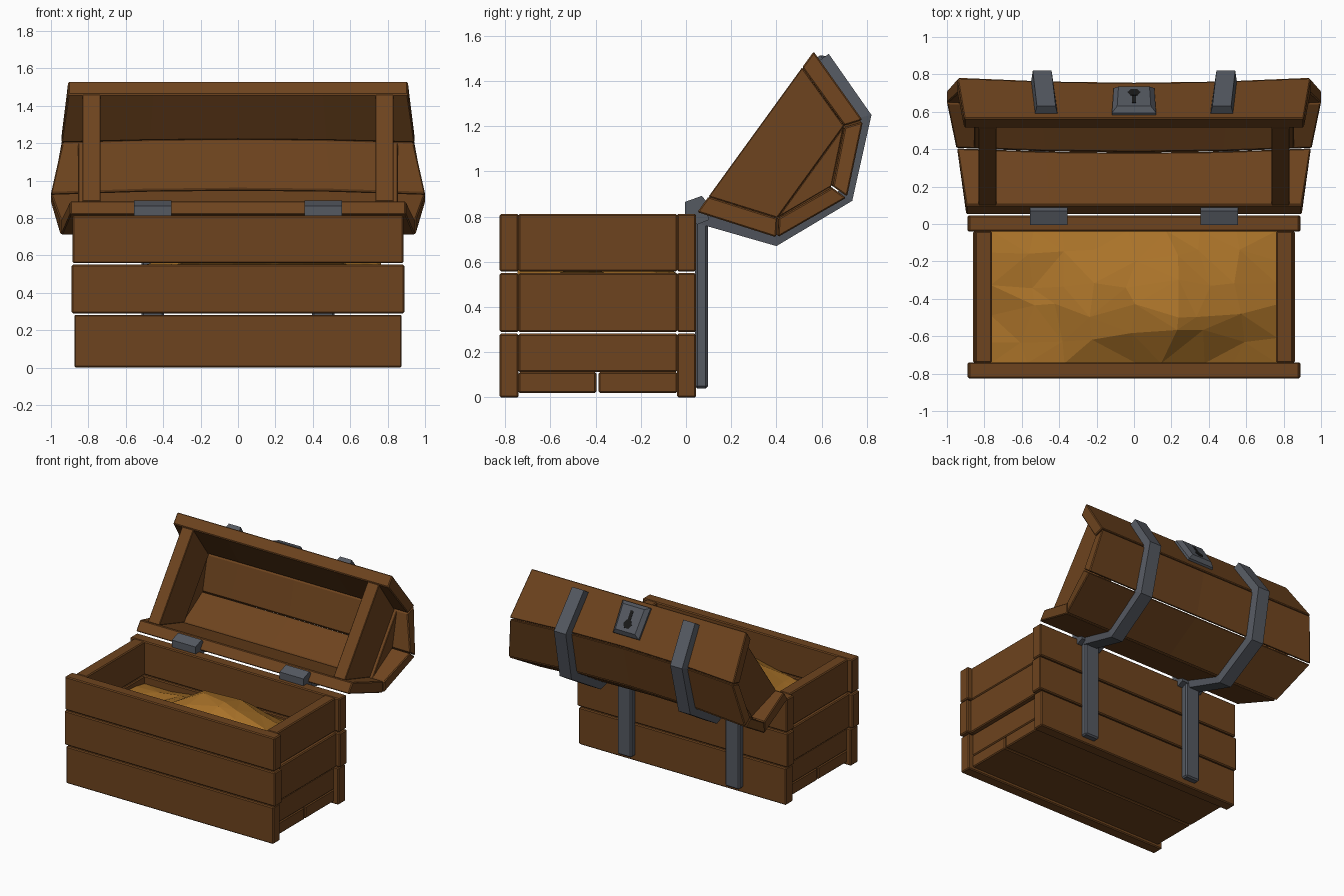
import bpy, bmesh, math, random

if "Cube" in bpy.data.objects:
    bpy.data.objects.remove(bpy.data.objects["Cube"])

random.seed(4)


def material(name, rgb):
    m = bpy.data.materials.new(name)
    m.diffuse_color = (*rgb, 1)
    m.use_nodes = True
    m.node_tree.nodes["Principled BSDF"].inputs["Base Color"].default_value = m.diffuse_color
    return m


WOOD = material("wood", (0.155, 0.057, 0.013))
IRON = material("iron", (0.09, 0.10, 0.12))
GOLD = material("gold", (0.40, 0.17, 0.022))
DARK = material("dark", (0.01, 0.01, 0.01))


def finish(name, bm, mat, bevel=0):
    bmesh.ops.recalc_face_normals(bm, faces=bm.faces)
    me = bpy.data.meshes.new(name)
    bm.to_mesh(me)
    bm.free()
    ob = bpy.data.objects.new(name, me)
    bpy.context.collection.objects.link(ob)
    me.materials.append(mat)
    if bevel:
        mod = ob.modifiers.new("edge", 'BEVEL')
        mod.width, mod.segments = bevel, 1
    return ob


def loft(name, loops, mat, bevel=0):
    """Closed solid through a list of equal-length point loops."""
    bm = bmesh.new()
    rings = [[bm.verts.new(p) for p in lp] for lp in loops]
    n = len(rings[0])
    for a, b in zip(rings, rings[1:]):
        for i in range(n):
            j = (i + 1) % n
            bm.faces.new((a[i], a[j], b[j], b[i]))
    bm.faces.new(rings[0])
    bm.faces.new(rings[-1])
    return finish(name, bm, mat, bevel)


def box(name, x0, x1, y0, y1, z0, z1, mat=WOOD, bevel=0.007):
    return loft(name, [[(x0, y0, z), (x1, y0, z), (x1, y1, z), (x0, y1, z)]
                       for z in (z0, z1)], mat, bevel)


# Chest body: three courses of boards on each side
courses = [(0.0, 0.282, 0.875, 0.84), (0.29, 0.55, 0.89, 0.86), (0.558, 0.812, 0.885, 0.85)]
for i, (z0, z1, w, sw) in enumerate(courses):
    box(f"front_board_{i}", -w, w, -0.825, -0.74, z0, z1)
    box(f"back_board_{i}", -w, w, -0.04, 0.045, z0, z1)
    for s in (-1, 1):
        xa, xb = sorted((s * 0.76, s * sw))
        box(f"side_board_{i}", xa, xb, -0.742, -0.038, max(z0, 0.112), z1)

# Floor planks
for y0, y1 in ((-0.742, -0.397), (-0.387, -0.038)):
    box("floor_plank", -0.84, 0.84, y0, y1, 0.02, 0.112)

# Gold heap: faceted jittered mound
bm = bmesh.new()
NX, NY = 9, 6
grid = []
for i in range(NX):
    row = []
    for j in range(NY):
        x = -0.765 + 1.53 * i / (NX - 1)
        y = -0.745 + 0.71 * j / (NY - 1)
        if 0 < i < NX - 1:
            x += random.uniform(-0.05, 0.05)
        if 0 < j < NY - 1:
            y += random.uniform(-0.04, 0.04)
        sx = 0.5 if x > 0.13 else 0.42
        z = 0.5 + 0.32 * math.exp(-((x - 0.13) / sx) ** 2 - ((y + 0.46) / 0.32) ** 2)
        row.append(bm.verts.new((x, y, min(z + random.uniform(-0.02, 0.02), 0.83))))
    grid.append(row)
for i in range(NX - 1):
    for j in range(NY - 1):
        bm.faces.new((grid[i][j], grid[i + 1][j], grid[i + 1][j + 1], grid[i][j + 1]))
bmesh.ops.triangulate(bm, faces=bm.faces)
finish("gold_heap", bm, GOLD)

# Lid frame: u runs along the opening from the hinge, v points out of the lid top
CU, CV = 0.587, 0.81


def lid(x, u, v):
    return (x, 0.05 + CU * u + CV * v, 0.82 + CV * u - CU * v)


def bow(t):
    return 1 - 0.09 * (1 - t * t)


OUT = [(0, 0), (0.116, 0.352), (0.441, 0.498), (0.757, 0.357), (0.877, 0)]
INN = [(0.085, 0), (0.187, 0.306), (0.441, 0.42), (0.69, 0.306), (0.79, 0)]
ENDS = [(0.897, 0.945), (0.95, 1.0), (1.0, 0.94), (0.945, 0.908)]


def mix(a, b, f):
    return tuple(p + (q - p) * f for p, q in zip(a, b))


# Lid boards: four bowed staves with flared ends
for k in range(4):
    f0, f1 = (0.0 if k == 0 else 0.012), (1.0 if k == 3 else 0.988)
    wa, wb = ENDS[k]
    quad = [(*mix(OUT[k], OUT[k + 1], f0), wa), (*mix(OUT[k], OUT[k + 1], f1), wb),
            (*mix(INN[k], INN[k + 1], f1), wb), (*mix(INN[k], INN[k + 1], f0), wa)]
    loft(f"lid_board_{k}", [[lid(w * t, u, v * bow(t)) for u, v, w in quad]
                            for t in (-1, -0.5, 0, 0.5, 1)], WOOD, 0.006)

# Lid end panels: lower plank and upper triangular plank
for s in (-1, 1):
    for name, ids, x0, x1 in (("lid_end_lower", (0, 1, 3, 4), 0.735, 0.832),
                              ("lid_end_upper", (1, 2, 3), 0.745, 0.855)):
        loft(name, [[lid(s * x, INN[i][0], INN[i][1] * 0.985) for i in ids]
                    for x in (x0, x1)], WOOD, 0.004)

# Iron straps and hinges
S_OUT = [(-0.04, 0.03), (0.084, 0.3715), (0.4426, 0.5255), (0.80, 0.3715), (0.908, 0.06)]
S_INN = [(0.02, 0.045), (0.14, 0.32), (0.441, 0.45), (0.74, 0.32), (0.85, 0.04)]
HINGE = [(-0.005, 0.80), (-0.005, 0.865), (0.07, 0.892), (0.092, 0.865), (0.1, 0.785), (0.05, 0.765)]
for s in (-1, 1):
    loops = []
    for (uo, vo), (ui, vi) in zip(S_OUT, S_INN):
        c = 0.465 + 0.07 * vo
        loops.append([lid(s * (c - 0.062), ui, vi), lid(s * (c + 0.062), ui, vi),
                      lid(s * (c + 0.05), uo, vo), lid(s * (c - 0.05), uo, vo)])
    loft("lid_strap", loops, IRON)
    xa, xb = sorted((s * 0.395, s * 0.515))
    box("body_strap", xa, xb, 0.04, 0.097, 0.04, 0.80, IRON, 0.01)
    loft("hinge", [[(s * x, y, z) for y, z in HINGE] for x in (0.355, 0.555)], IRON)


# Lock plate on the front stave, with keyhole
def face(x, d, h):
    return lid(x, 0.877 - 0.34 * d + 0.94 * h, 0.94 * d + 0.34 * h)


loft("lock_plate", [[face(-w, d0, h), face(w, d0, h), face(w * 0.92, d1, h), face(-w * 0.92, d1, h)]
                    for w, d0, d1, h in ((0.118, 0.03, 0.265, -0.02), (0.118, 0.03, 0.265, 0.015),
                                         (0.09, 0.055, 0.24, 0.042))], IRON)
hexagon = [(0.035 * math.cos(a * math.pi / 3), 0.185 + 0.035 * math.sin(a * math.pi / 3)) for a in range(6)]
slot = [(-0.012, 0.17), (0.012, 0.17), (0.012, 0.085), (-0.012, 0.085)]
for name, shape, top in (("keyhole_round", hexagon, 0.0445), ("keyhole_slot", slot, 0.044)):
    loft(name, [[face(x, d, h) for x, d in shape] for h in (0.03, top)], DARK)
